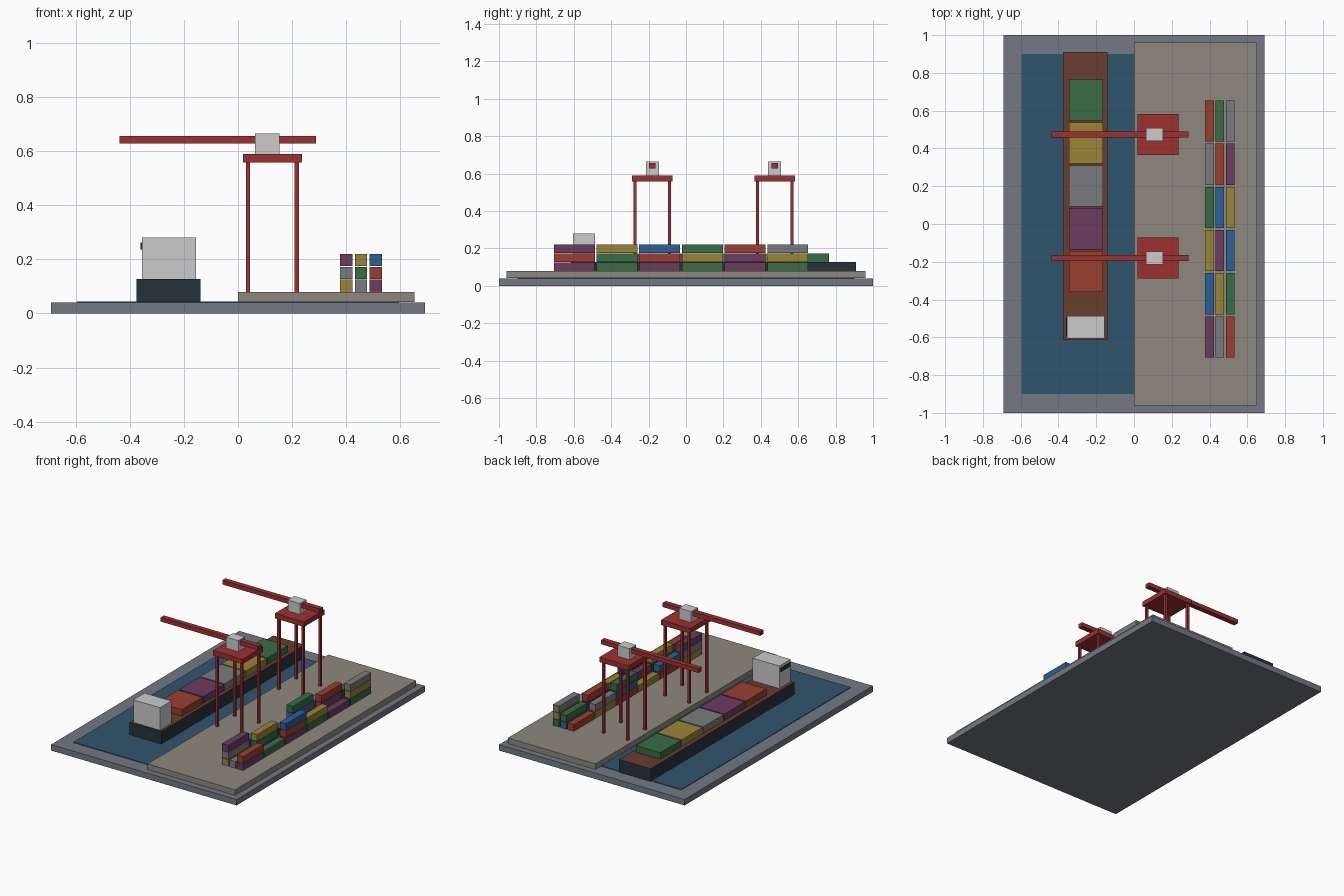
import bpy

if "Cube" in bpy.data.objects:
    bpy.data.objects.remove(bpy.data.objects["Cube"])


def mat(name, rgb):
    m = bpy.data.materials.new(name)
    m.diffuse_color = (*rgb, 1)
    m.use_nodes = True
    m.node_tree.nodes["Principled BSDF"].inputs["Base Color"].default_value = m.diffuse_color
    return m


def box(name, x, y, z, material):
    """Box from (min, max) ranges on each axis."""
    bpy.ops.mesh.primitive_cube_add(size=1, location=[(a + b) / 2 for a, b in (x, y, z)])
    ob = bpy.context.object
    ob.name = name
    ob.scale = [b - a for a, b in (x, y, z)]
    bpy.ops.object.transform_apply(location=False, rotation=False, scale=True)
    ob.data.materials.append(material)
    return ob


def span(c, half):
    return (c - half, c + half)


SLATE = mat("slate", (0.17, 0.19, 0.23))
WATER = mat("water", (0.03, 0.09, 0.15))
CONCRETE = mat("concrete", (0.27, 0.25, 0.21))
HULL = mat("hull_navy", (0.02, 0.032, 0.042))
DECK = mat("deck_brown", (0.14, 0.045, 0.028))
CRANE = mat("crane_red", (0.34, 0.03, 0.03))
CABIN = mat("cabin_grey", (0.52, 0.53, 0.54))
GLASS = mat("glass", (0.02, 0.025, 0.03))
CARGO = {
    "purple": mat("cargo_purple", (0.15, 0.045, 0.12)),
    "red": mat("cargo_red", (0.32, 0.05, 0.03)),
    "blue": mat("cargo_blue", (0.025, 0.12, 0.32)),
    "green": mat("cargo_green", (0.04, 0.15, 0.06)),
    "yellow": mat("cargo_yellow", (0.33, 0.23, 0.04)),
    "grey": mat("cargo_grey", (0.19, 0.2, 0.21)),
}
PALETTE = list(CARGO.values())

# Ground: base slab, water sheet and raised quay
box("base", (-0.69, 0.69), (-1, 1), (0, 0.04), SLATE)
box("water", (-0.595, 0.595), (-0.9, 0.9), (0.036, 0.044), WATER)
box("quay", (0, 0.652), (-0.961, 0.961), (0.042, 0.08), CONCRETE)

# Ship: hull with brown deck face, bridge with side window
hull = box("ship_hull", (-0.375, -0.139), (-0.615, 0.91), (0.042, 0.128), HULL)
hull.data.materials.append(DECK)
for f in hull.data.polygons:
    if f.normal.z > 0.5:
        f.material_index = 1
box("ship_bridge", (-0.355, -0.156), (-0.605, -0.486), (0.128, 0.28), CABIN)
box("bridge_window", (-0.36, -0.345), (-0.595, -0.496), (0.237, 0.263), GLASS)

# Deck cargo, stern to bow
for i, colour in enumerate(("red", "purple", "grey", "yellow", "green")):
    y = -0.252 + 0.227 * i
    box(f"deck_cargo_{i}", (-0.345, -0.164), span(y, 0.109), (0.128, 0.172), CARGO[colour])

# Yard stacks: three columns, six rows, one to three high
for i in range(6):
    for c in range(3):
        for k in range(1 + (2 + 2 * i + c) % 3):
            z = 0.08 + 0.0475 * k
            box(f"container_{i}_{c}_{k}", span(0.4 + 0.0545 * c, 0.023),
                span(-0.598 + 0.2285 * i, 0.109), (z, z + 0.045),
                PALETTE[(4 + c + k + 3 * i) % 6])

# Two quay cranes
for n, y in enumerate((-0.18, 0.474)):
    for sx in (-1, 1):
        for sy in (-1, 1):
            box(f"crane_{n}_leg", span(0.127 + sx * 0.09, 0.008),
                span(y + sy * 0.0915, 0.008), (0.08, 0.56), CRANE)
    box(f"crane_{n}_platform", span(0.127, 0.109), span(y, 0.109), (0.557, 0.59), CRANE)
    box(f"crane_{n}_cabin", (0.063, 0.153), span(y, 0.035), (0.59, 0.664), CABIN)
    box(f"crane_{n}_boom", (-0.437, 0.288), span(y, 0.017), (0.628, 0.656), CRANE)
